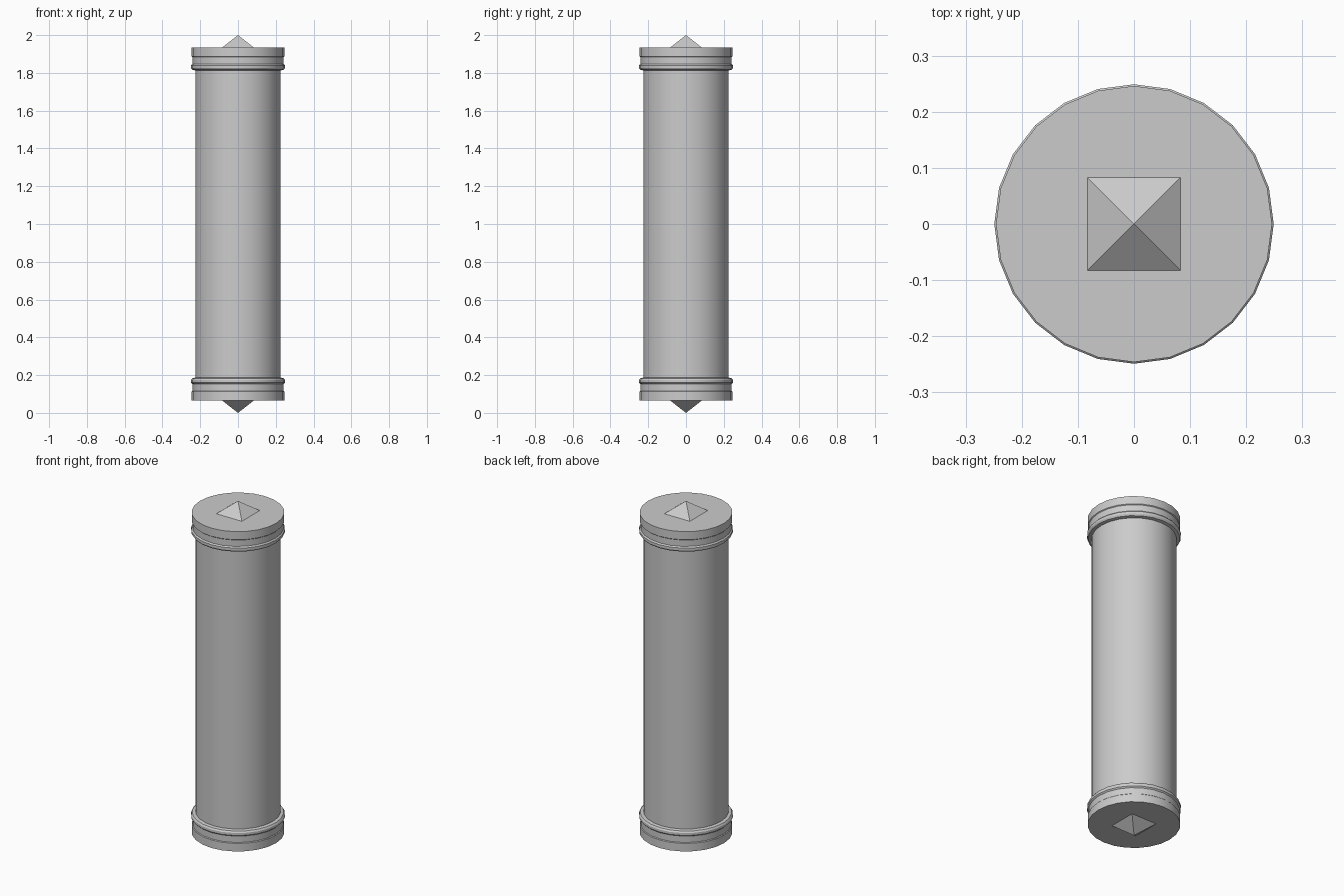
import bpy, bmesh, math

if "Cube" in bpy.data.objects:
    bpy.data.objects.remove(bpy.data.objects["Cube"])

SIDES = 24


def make_object(name, bm, smooth=True):
    bmesh.ops.recalc_face_normals(bm, faces=bm.faces)
    mesh = bpy.data.meshes.new(name)
    bm.to_mesh(mesh)
    bm.free()
    ob = bpy.data.objects.new(name, mesh)
    bpy.context.collection.objects.link(ob)
    if smooth:
        bpy.context.view_layer.objects.active = ob
        ob.select_set(True)
        bpy.ops.object.shade_smooth_by_angle(angle=math.radians(30))
        ob.select_set(False)
    return ob


def lathe(name, profile, close_start=False):
    """Turn (radius, height) points round the z axis."""
    bm = bmesh.new()
    rings = []
    for r, z in profile:
        rings.append([bm.verts.new((r * math.cos(2 * math.pi * i / SIDES),
                                    r * math.sin(2 * math.pi * i / SIDES), z))
                      for i in range(SIDES)])
    for a, b in zip(rings, rings[1:]):
        for i in range(SIDES):
            j = (i + 1) % SIDES
            bm.faces.new((a[i], a[j], b[j], b[i]))
    bm.faces.new(rings[0])
    bm.faces.new(rings[-1])
    return make_object(name, bm)


def spike(name, base_z, tip_z, half=0.083):
    bm = bmesh.new()
    base = [bm.verts.new((x * half, y * half, base_z))
            for x, y in ((-1, -1), (1, -1), (1, 1), (-1, 1))]
    tip = bm.verts.new((0, 0, tip_z))
    bm.faces.new(base)
    for i in range(4):
        bm.faces.new((base[i], base[(i + 1) % 4], tip))
    return make_object(name, bm, smooth=False)


# Main shaft
lathe("shaft", [(0.226, 0.15), (0.226, 1.85)])

# End caps (rim, shallow groove, bulging ring) as distance from the end
cap = [(0.246, 0.065), (0.246, 0.112), (0.242, 0.116), (0.242, 0.153),
       (0.249, 0.160), (0.249, 0.174), (0.243, 0.183), (0.226, 0.187)]

for label, to_z in (("bottom", lambda d: d), ("top", lambda d: 2 - d)):
    lathe(label + "_cap", [(r, to_z(d)) for r, d in cap])
    # Four-sided point in the middle of the cap
    spike(label + "_spike", to_z(0.065), to_z(0.0))
